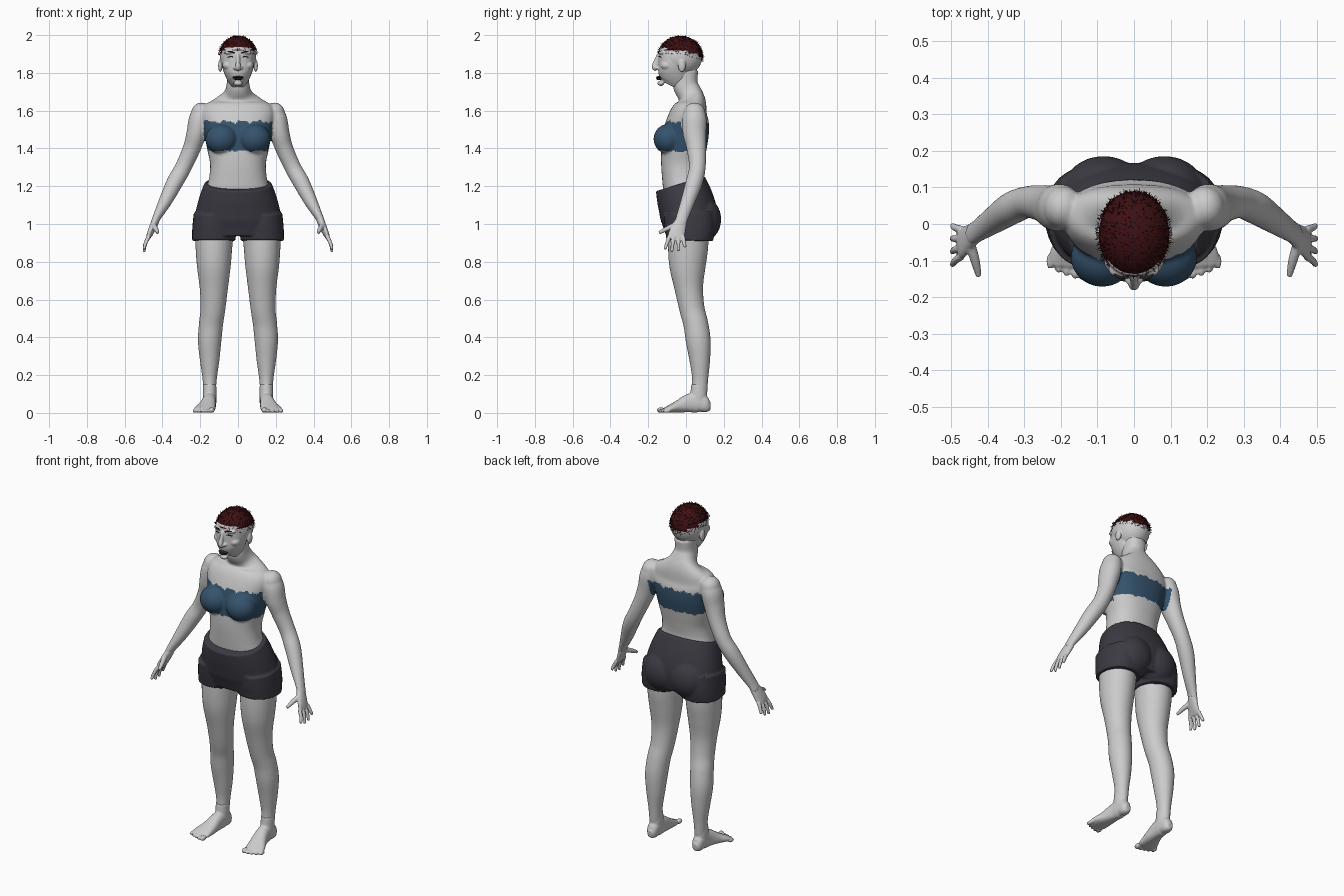
import bpy, bmesh, math, random
from mathutils import Vector, Matrix

random.seed(4)
if "Cube" in bpy.data.objects:
    bpy.data.objects.remove(bpy.data.objects["Cube"])


def material(name, *rgb):
    mat = bpy.data.materials.new(name)
    mat.use_nodes = True
    mat.diffuse_color = (*rgb, 1)
    mat.node_tree.nodes["Principled BSDF"].inputs["Base Color"].default_value = (*rgb, 1)
    return mat


skin = material("grey skin", .6, .6, .6)
navy = material("blue cloth", .035, .085, .15)
charcoal = material("charcoal cloth", .045, .042, .055)
red = material("dark red hair", .045, .005, .006)
dark = material("dark lips and lashes", .025, .018, .018)


def spline(keys, steps):
    """Smoothly interpolate rows of numbers."""
    rows = [keys[0], *keys, keys[-1]]
    result = []
    for i in range(1, len(rows) - 2):
        for k in range(steps):
            t = k / steps
            result.append([b + t * (c - a) / 2 + t * t * (a - 2.5 * b + 2 * c - d / 2)
                           + t ** 3 * (3 * (b - c) + d - a) / 2
                           for a, b, c, d in zip(*rows[i - 1:i + 3])])
    return result + [keys[-1]]


def tube(bm, keys, mirror=False, segs=28, steps=5, power=1):
    """Loft closed rings along rows of (x, y, z, width radius, depth radius)."""
    rows = spline(keys, steps)
    for side in ((1, -1) if mirror else (1,)):
        rings = []
        for i, row in enumerate(rows):
            before, after = rows[max(i - 1, 0)], rows[min(i + 1, len(rows) - 1)]
            along = (Vector(after[:3]) - Vector(before[:3])).normalized()
            across = Vector((1, 0, 0))
            across = (across - along * across.dot(along)).normalized()
            deep = along.cross(across)
            ring = []
            for s in range(segs):
                a = math.tau * s / segs
                c, n = math.cos(a), math.sin(a)
                p = (Vector(row[:3]) + across * row[3] * math.copysign(abs(c) ** power, c)
                     + deep * row[4] * math.copysign(abs(n) ** power, n))
                ring.append(bm.verts.new((p.x * side, p.y, p.z)))
            rings.append(ring)
        for a, b in zip(rings, rings[1:]):
            for s in range(segs):
                bm.faces.new((a[s - 1], a[s], b[s], b[s - 1]))
        bm.faces.new(rings[0])
        bm.faces.new(rings[-1])


def stack(rows, x=0):
    """Turn (z, half width, front y, back y) rows into tube rows."""
    return [(x, (f + b) / 2, z, w, (b - f) / 2) for z, w, f, b in rows]


def ball(bm, centre, radii, mirror=False):
    for side in ((1, -1) if mirror else (1,)):
        place = Matrix.Translation((centre[0] * side, *centre[1:])) @ Matrix.Diagonal((*radii, 1))
        bmesh.ops.create_uvsphere(bm, u_segments=32, v_segments=20, radius=1, matrix=place)


def finish(bm, name, mat, voxel=0, smooth=4):
    """Make an object; a voxel size fuses its pieces into one skin."""
    bmesh.ops.recalc_face_normals(bm, faces=bm.faces)
    mesh = bpy.data.meshes.new(name)
    bm.to_mesh(mesh)
    bm.free()
    obj = bpy.data.objects.new(name, mesh)
    bpy.context.collection.objects.link(obj)
    mesh.materials.append(mat)
    mesh.shade_smooth()
    if voxel:
        fuse = obj.modifiers.new("fuse", 'REMESH')
        fuse.mode, fuse.voxel_size, fuse.use_smooth_shade = 'VOXEL', voxel, True
        soft = obj.modifiers.new("soften", 'SMOOTH')
        soft.factor, soft.iterations = .5, smooth
    return obj


# Body: torso, neck, bust, shoulders, arms and legs
bm = bmesh.new()
tube(bm, stack([(1.02, .17, -.1, .11), (1.18, .165, -.12, .095), (1.25, .152, -.127, .088),
                (1.32, .148, -.132, .095), (1.4, .164, -.13, .108), (1.5, .182, -.115, .123),
                (1.58, .195, -.085, .12), (1.63, .175, -.045, .11), (1.66, .125, -.035, .1),
                (1.69, .077, -.045, .085), (1.74, .06, -.07, .062), (1.82, .058, -.06, .065)]),
     segs=40, power=.88)
ball(bm, (.087, -.092, 1.45), (.086, .08, .08), True)
ball(bm, (.195, .045, 1.585), (.053, .058, .058), True)
tube(bm, [(.175, .045, 1.62, .04, .045), (.2, .045, 1.56, .058, .064), (.22, .045, 1.48, .053, .062),
          (.245, .055, 1.4, .047, .052), (.29, .06, 1.3, .044, .044), (.335, .043, 1.22, .044, .045),
          (.385, .01, 1.12, .035, .038), (.43, -.02, 1.035, .022, .033), (.445, -.03, 1, .02, .034)], True)
tube(bm, [(.12, .015, 1.05, .11, .1), (.127, .012, .9, .099, .107), (.128, .008, .78, .09, .097),
          (.128, .015, .66, .075, .076), (.133, .032, .55, .066, .067), (.143, .052, .47, .064, .066),
          (.15, .065, .38, .062, .066), (.15, .073, .28, .052, .055), (.15, .075, .18, .038, .043),
          (.15, .07, .1, .033, .042), (.15, .065, .05, .033, .042)], True)
body = finish(bm, "body", skin, .007, 5)

# Band painted around the chest with a slightly ragged edge
bpy.context.view_layer.update()
baked = bpy.data.meshes.new_from_object(body.evaluated_get(bpy.context.evaluated_depsgraph_get()))
body.modifiers.clear()
body.data = baked
baked.materials.append(navy)
for face in baked.polygons:
    x, y, z = face.center
    ragged = .006 * math.sin(x * 70) + .004 * math.sin(x * 160 + y * 50)
    low = 1.387 if y < .02 else 1.41
    if low + ragged / 2 < z < 1.542 + ragged and abs(x) < .181:
        face.material_index = 1

# Shorts
bm = bmesh.new()
tube(bm, stack([(1.213, .178, -.165, .105), (1.15, .202, -.157, .135), (1.08, .221, -.143, .16),
                (1.02, .231, -.13, .168), (.94, .236, -.105, .15)]), segs=40, power=.9)
ball(bm, (.083, .085, 1.025), (.115, .101, .12), True)
tube(bm, stack([(1.06, .106, -.12, .15), (.98, .114, -.113, .155), (.912, .116, -.103, .143)], .128),
     True, power=.9)
finish(bm, "shorts", charcoal, .006, 3)

# Hands
bm = bmesh.new()
tube(bm, [(.435, -.024, 1.02, .02, .031), (.45, -.037, .985, .019, .038),
          (.468, -.05, .945, .015, .044), (.476, -.053, .925, .011, .042)], True)
for i in range(4):
    base = -.088 + .024 * i
    tip = -.112 + .036 * i
    drop = (.866, .852, .857, .878)[i]
    tube(bm, [(.472, base, .935, .011, .011), (.489, (base + tip) / 2, .9, .01, .01),
              (.498, tip, drop, .007, .008)], True, segs=12)
tube(bm, [(.448, -.055, .995, .014, .016), (.435, -.1, .975, .013, .013),
          (.425, -.142, .953, .008, .009)], True, segs=12)
finish(bm, "hands", skin, .004, 2)

# Feet and toes
bm = bmesh.new()
tube(bm, [(.15, .13, .035, .015, .02), (.15, .11, .038, .03, .036), (.15, .07, .055, .035, .053),
          (.153, .02, .052, .037, .05), (.163, -.04, .034, .046, .033), (.177, -.09, .02, .055, .019),
          (.18, -.115, .014, .05, .013)], True, power=.85)
tube(bm, [(.15, .068, .15, .035, .04), (.15, .066, .09, .036, .045), (.15, .06, .04, .034, .046)], True)
for i in range(5):
    size = .015 if i == 0 else .011
    ball(bm, (.139 + .0225 * i, -.133 + .0012 * i * i + .003 * i, size), (size, .022, size), True)
finish(bm, "feet", skin, .005, 2)

# Head: skull, jaw, nose, brows, lids, chin and ears
bm = bmesh.new()
ball(bm, (0, -.03, 1.885), (.096, .116, .104))
tube(bm, stack([(1.93, .082, -.14, .03), (1.89, .086, -.146, .03), (1.84, .085, -.147, .025),
                (1.79, .07, -.147, .02), (1.755, .051, -.143, 0), (1.733, .03, -.132, -.03)]), power=.92)
tube(bm, [(0, -.143, 1.9, .01, .01), (0, -.158, 1.86, .011, .013), (0, -.166, 1.832, .015, .016),
          (0, -.154, 1.818, .015, .012)])
ball(bm, (.015, -.151, 1.826), (.011, .013, .009), True)
ball(bm, (.038, -.124, 1.907), (.032, .022, .011), True)
ball(bm, (.037, -.119, 1.881), (.02, .021, .013), True)
ball(bm, (.05, -.1, 1.84), (.032, .035, .026), True)
ball(bm, (0, -.133, 1.745), (.024, .018, .014))
ball(bm, (.094, -.022, 1.838), (.011, .02, .034), True)
tube(bm, stack([(1.82, .055, -.05, .066), (1.77, .056, -.062, .058), (1.72, .058, -.06, .066)]))
finish(bm, "head", skin, .004, 3)

# Lips, lash lines and eyebrows
bm = bmesh.new()
ball(bm, (0, -.142, 1.777), (.029, .016, .006))
ball(bm, (0, -.143, 1.768), (.024, .015, .006))
tube(bm, [(.018, -.139, 1.88, .002, .002), (.036, -.142, 1.887, .003, .003),
          (.056, -.131, 1.882, .002, .002)], True, segs=8)
tube(bm, [(.018, -.146, 1.904, .003, .003), (.04, -.146, 1.913, .004, .004),
          (.068, -.122, 1.907, .002, .002)], True, segs=8)
finish(bm, "face_details", dark)

# Cropped hair cap with short strands
bm = bmesh.new()
middle = Vector((0, -.03, 1.885))
ball(bm, middle, (.102, .12, .111))


def above_hairline(p):
    return p.z > 1.906 - .1 * (p.y + .03) - 3 * max(p.y, 0) ** 2


bmesh.ops.delete(bm, geom=[v for v in bm.verts if not above_hairline(v.co)], context='VERTS')
for strand in range(2600):
    way = Vector([random.gauss(0, 1) for axis in range(3)]).normalized()
    root = middle + Vector((way.x * .101, way.y * .119, way.z * .109))
    if above_hairline(root + Vector((0, 0, .012))):
        aside = way.orthogonal().normalized() * .0018
        lean = Vector([random.uniform(-.007, .007) for axis in range(3)])
        tip = root + way * random.uniform(.003, .007) + lean
        bm.faces.new([bm.verts.new(p) for p in (root - aside, root + aside, tip)])
finish(bm, "hair", red)
